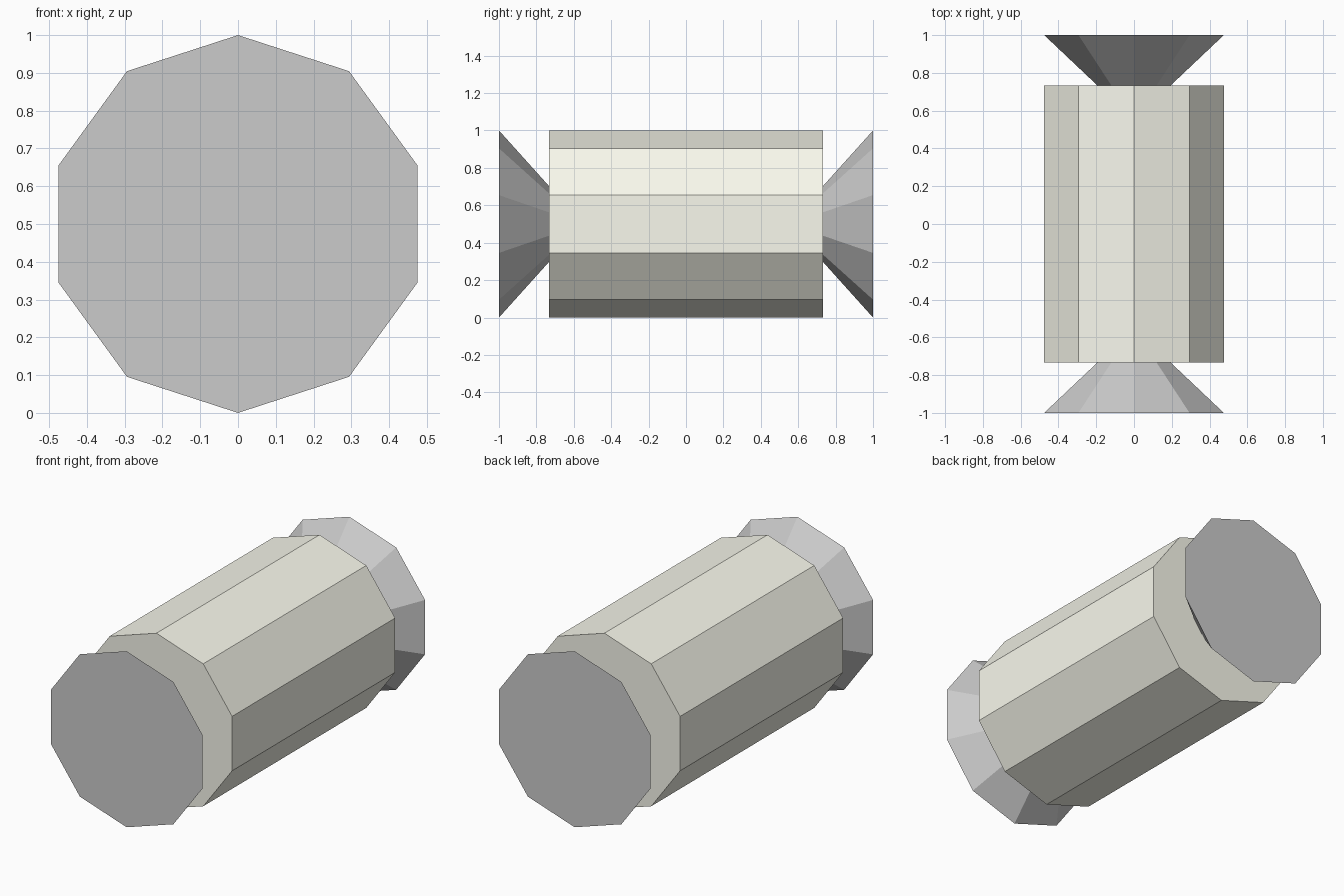
import bpy, bmesh
from math import sin, cos, pi

if "Cube" in bpy.data.objects:
    bpy.data.objects.remove(bpy.data.objects["Cube"])

SIDES = 10
CENTRE_Z = 0.5


def lathe(name, profile):
    """Closed ten-sided solid along y from (y, radius) pairs."""
    bm = bmesh.new()
    rings = [[bm.verts.new((r * sin(2 * pi * i / SIDES), y,
                            CENTRE_Z + r * cos(2 * pi * i / SIDES)))
              for i in range(SIDES)] for y, r in profile]
    for a, b in zip(rings, rings[1:]):
        for i in range(SIDES):
            j = (i + 1) % SIDES
            bm.faces.new((a[i], a[j], b[j], b[i]))
    bm.faces.new(rings[0])
    bm.faces.new(rings[-1])
    bmesh.ops.recalc_face_normals(bm, faces=bm.faces)
    mesh = bpy.data.meshes.new(name)
    bm.to_mesh(mesh)
    bm.free()
    obj = bpy.data.objects.new(name, mesh)
    bpy.context.collection.objects.link(obj)
    return obj


# Spool core with flared ends
lathe("spool", [(-1, 0.5), (-0.73, 0.2), (0.73, 0.2), (1, 0.5)])

# Wound thread around the core
thread = lathe("thread", [(-0.732, 0.5), (0.732, 0.5)])
mat = bpy.data.materials.new("thread_cream")
mat.diffuse_color = (0.95, 0.95, 0.85, 1)
mat.use_nodes = True
mat.node_tree.nodes["Principled BSDF"].inputs["Base Color"].default_value = mat.diffuse_color
thread.data.materials.append(mat)
